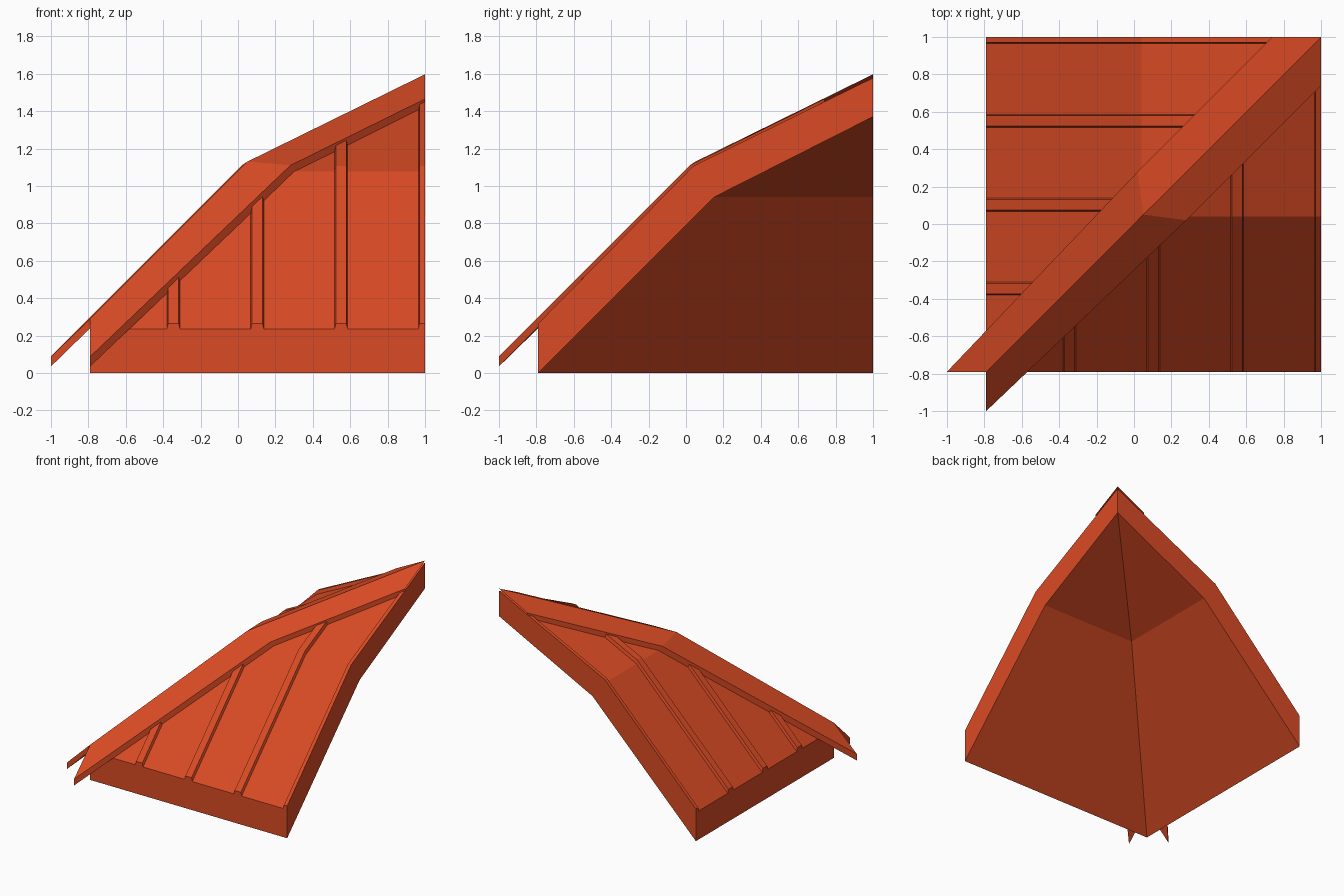
import bpy
import bmesh

cube = bpy.data.objects.get("Cube")
if cube:
    bpy.data.objects.remove(cube, do_unlink=True)

paint = bpy.data.materials.new("orange_red_roof")
paint.use_nodes = True
color = (0.70, 0.07, 0.018, 1)
paint.diffuse_color = color
paint.node_tree.nodes["Principled BSDF"].inputs["Base Color"].default_value = color

EAVE, BEND, BACK = -0.79, 0.04, 1.0     # rows of the slope along its run
RIB_HEIGHT = 0.03


def slope_z(y):
    """Height of the roof surface at a given run."""
    if y < BEND:
        return 0.235 + (y - EAVE) * 1.015
    return 1.077 + (y - BEND) * 0.49


def corner_part(name, lofts, sides):
    """Loft sections for the front slope and repeat them across the hip line."""
    bm = bmesh.new()
    for swap in (False, True):
        for sections in lofts:
            rings = []
            for ring in sections:
                rings.append([bm.verts.new((y, x, z) if swap else (x, y, z))
                              for x, y, z in ring])
            for a, b in zip(rings, rings[1:]):
                for i in sides:
                    j = (i + 1) % len(a)
                    bm.faces.new((a[i], a[j], b[j], b[i]))
            bm.faces.new(rings[0])
    bmesh.ops.remove_doubles(bm, verts=bm.verts, dist=0.0005)
    bmesh.ops.dissolve_degenerate(bm, edges=bm.edges, dist=0.0005)
    bmesh.ops.recalc_face_normals(bm, faces=bm.faces)
    mesh = bpy.data.meshes.new(name)
    bm.to_mesh(mesh)
    bm.free()
    mesh.materials.append(paint)
    obj = bpy.data.objects.new(name, mesh)
    bpy.context.collection.objects.link(obj)
    return obj


# Thick roof shell, open underneath
shell = []
for top, low, low_z in ((EAVE, EAVE, 0), (BEND, 0.15, 0.94), (BACK, BACK, 1.37)):
    z = slope_z(top)
    shell.append([(top, top, z), (BACK, top, z), (BACK, low, low_z), (low, low, low_z)])
corner_part("roof_shell", [shell], (0, 1, 2))

# Standing ribs running up the slope to the hip
ribs = []
for n in range(4):
    center = -0.345 + n * 0.448
    rib = []
    for row in (EAVE, BEND, BACK):
        ring = []
        for dx, lift in ((-0.036, -0.004), (-0.028, RIB_HEIGHT),
                         (0.028, RIB_HEIGHT), (0.036, -0.004)):
            x = min(center + dx, BACK)
            y = min(row, x)
            ring.append((x, y, slope_z(y) + lift))
        rib.append(ring)
    ribs.append(rib)
corner_part("roof_ribs", ribs, (0, 1, 2))

# Folded hip cap, its wings overhanging the eaves
cap = [
    [(EAVE, EAVE, 0.29), (EAVE, -1, 0.088), (EAVE, -1, 0.035), (EAVE, EAVE, 0.24)],
    [(0.05, 0.05, 1.13), (0.28, 0.02, 1.11), (0.30, 0.04, 1.075), (0.07, 0.07, 1.092)],
    [(1, 1, 1.597), (1, 0.74, 1.465), (1, 0.74, 1.425), (1, 1, 1.556)],
]
corner_part("hip_cap", [cap], (0, 1, 2))
